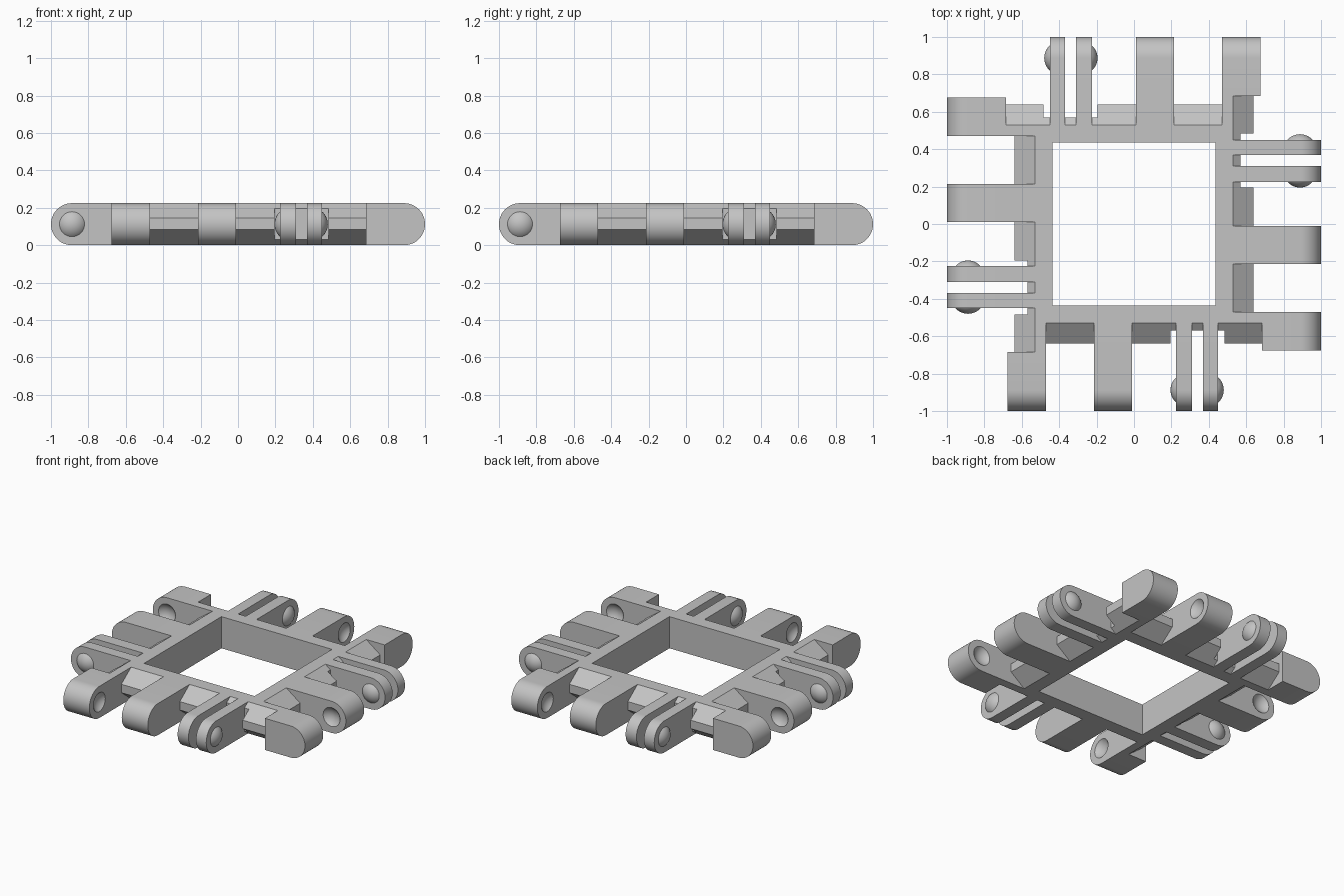
import bpy
import bmesh
from math import pi, sin, cos, radians
from mathutils import Matrix, Vector

cube = bpy.data.objects.get("Cube")
if cube:
    bpy.data.objects.remove(cube, do_unlink=True)

HEIGHT = 0.225
R = HEIGHT / 2          # radius of the rounded finger tips
INNER, OUTER = 0.435, 0.53
PIVOT = 1 - R           # distance of the hinge axis from the centre
BALL = 0.09             # ball radius of bumps and sockets
SINK = 0.06             # how far the ball centre lies behind its face

grey = bpy.data.materials.new("plain_grey")
grey.use_nodes = True
grey.diffuse_color = (0.55, 0.55, 0.55, 1)
grey.node_tree.nodes["Principled BSDF"].inputs["Base Color"].default_value = grey.diffuse_color


def to_mesh(name, bm):
    bmesh.ops.recalc_face_normals(bm, faces=bm.faces)
    mesh = bpy.data.meshes.new(name)
    bm.to_mesh(mesh)
    bm.free()
    mesh.materials.append(grey)
    return mesh


def add(name, mesh, angle=0):
    obj = bpy.data.objects.new(name, mesh)
    obj.rotation_euler.z = angle
    bpy.context.collection.objects.link(obj)
    return obj


def prism(name, profile, x0, x1):
    """Extrude a closed (y, z) profile from x0 to x1."""
    bm = bmesh.new()
    face = bm.faces.new([bm.verts.new((x0, y, z)) for y, z in profile])
    out = bmesh.ops.extrude_face_region(bm, geom=[face], use_keep_orig=True)
    moved = [g for g in out["geom"] if isinstance(g, bmesh.types.BMVert)]
    bmesh.ops.translate(bm, verts=moved, vec=(x1 - x0, 0, 0))
    return to_mesh(name, bm)


def finger_profile(start, steps=24):
    tip = [(-PIVOT - R * sin(pi * i / steps), R + R * cos(pi * i / steps))
           for i in range(steps + 1)]
    return [(-start, HEIGHT)] + tip + [(-start, 0)]


def ridge_profile(depth):
    """Pointed ridge along the frame, cut flat at the given depth."""
    rise = depth / 0.11
    return [(-OUTER, HEIGHT), (-OUTER - depth, HEIGHT - 0.08 * rise),
            (-OUTER - depth, 0.085 * rise), (-OUTER, 0)]


def ball(name, x, face_x=None, side=1):
    """Sphere on the hinge axis, optionally kept only outside face_x."""
    bm = bmesh.new()
    bmesh.ops.create_uvsphere(bm, u_segments=32, v_segments=24, radius=BALL,
                              matrix=Matrix.Translation((x, -PIVOT, R)) @ Matrix.Rotation(pi / 2, 4, "Y"))
    if face_x is not None:
        bmesh.ops.bisect_plane(bm, geom=bm.verts[:] + bm.edges[:] + bm.faces[:],
                               plane_co=(face_x, 0, 0), plane_no=Vector((side, 0, 0)),
                               clear_inner=True)
        bmesh.ops.holes_fill(bm, edges=[e for e in bm.edges if e.is_boundary])
    return to_mesh(name, bm)


def socketed(mesh, x):
    """Cut a round socket into a finger and return the finished mesh."""
    body, cutter = add("body", mesh), add("socket_cutter", ball("socket_cutter", x))
    cutter.hide_render = True
    mod = body.modifiers.new("socket", "BOOLEAN")
    mod.operation, mod.solver, mod.object = "DIFFERENCE", "EXACT", cutter
    graph = bpy.context.evaluated_depsgraph_get()
    result = bpy.data.meshes.new_from_object(body.evaluated_get(graph))
    bpy.data.objects.remove(body)
    bpy.data.objects.remove(cutter)
    return result


def smooth(mesh):
    mesh.shade_smooth()
    mesh.set_sharp_from_angle(angle=radians(25))


# Square frame
bm = bmesh.new()
corners = [(-1, -1), (1, -1), (1, 1), (-1, 1)]
rings = [[bm.verts.new((x * s, y * s, 0)) for x, y in corners] for s in (INNER, OUTER)]
faces = [bm.faces.new((rings[0][i], rings[0][i - 1], rings[1][i - 1], rings[1][i])) for i in range(4)]
out = bmesh.ops.extrude_face_region(bm, geom=faces, use_keep_orig=True)
bmesh.ops.translate(bm, vec=(0, 0, HEIGHT),
                    verts=[g for g in out["geom"] if isinstance(g, bmesh.types.BMVert)])
add("frame", to_mesh("frame", bm))

# Parts of one side, shared by all four
root = [(-OUTER, 0), (-OUTER, HEIGHT), (-0.685, HEIGHT), (-0.685, 0)]
parts = {
    "corner_finger": socketed(prism("corner_finger", finger_profile(0.685), -0.675, -0.47),
                              -0.47 + SINK),
    "corner_finger_root": prism("corner_finger_root", root, -OUTER, -0.47),
    "middle_finger": socketed(prism("middle_finger", finger_profile(OUTER), -0.215, -0.01),
                              -0.215 - SINK),
    "clip_arm_a": prism("clip_arm_a", finger_profile(OUTER), 0.225, 0.31),
    "clip_arm_b": prism("clip_arm_b", finger_profile(OUTER), 0.37, 0.45),
    "clip_bump_a": ball("clip_bump_a", 0.225 + SINK, 0.225, -1),
    "clip_bump_b": ball("clip_bump_b", 0.45 - SINK, 0.45, 1),
}
for name, depth, x0, x1 in (("ridge_a", 0.11, -0.47, -0.215), ("ridge_b", 0.11, -0.01, 0.195),
                            ("clip_recess", 0.04, 0.195, 0.485), ("ridge_c", 0.11, 0.485, 0.685)):
    parts[name] = prism(name, ridge_profile(depth), x0, x1)

for mesh in parts.values():
    smooth(mesh)

# Repeat the side around the frame
for i, side in enumerate(("front", "right", "back", "left")):
    for name, mesh in parts.items():
        add(f"{side}_{name}", mesh, i * pi / 2)
